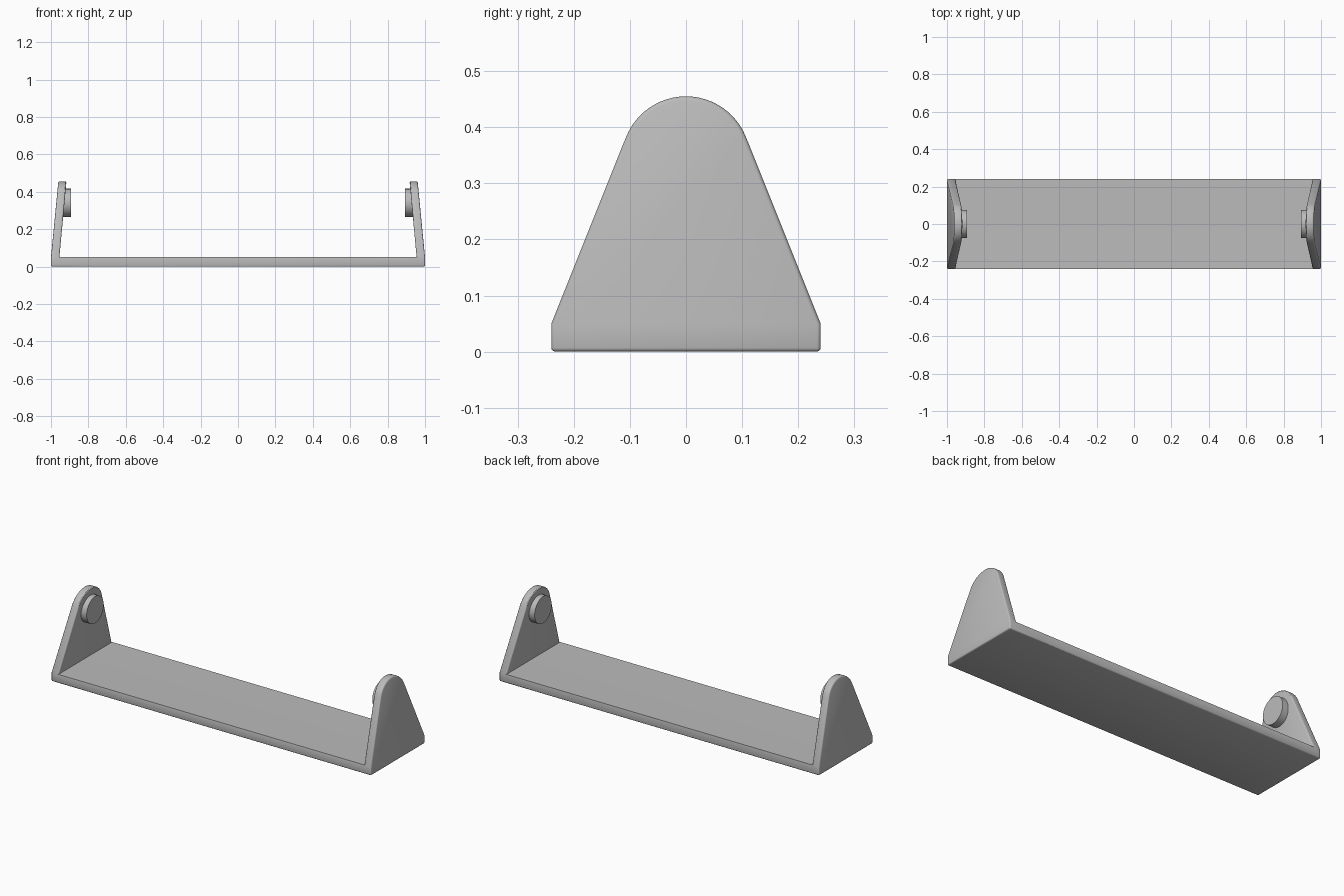
import bpy, bmesh, math
from mathutils import Matrix, Vector

cube = bpy.data.objects.get("Cube")
if cube:
    bpy.data.objects.remove(cube, do_unlink=True)

grey = bpy.data.materials.new("light grey")
grey.use_nodes = True
colour = (0.5, 0.5, 0.5, 1)
grey.diffuse_color = colour
grey.node_tree.nodes["Principled BSDF"].inputs["Base Color"].default_value = colour

DEPTH, PLATE = 0.24, 0.05
PIVOT_Z, ROUND = 0.34, 0.115


def add_object(name, bm):
    bmesh.ops.recalc_face_normals(bm, faces=bm.faces)
    mesh = bpy.data.meshes.new(name)
    bm.to_mesh(mesh)
    bm.free()
    mesh.materials.append(grey)
    obj = bpy.data.objects.new(name, mesh)
    bpy.context.collection.objects.link(obj)
    return obj


def prism(name, points, extrusion):
    bm = bmesh.new()
    face = bm.faces.new([bm.verts.new(p) for p in points])
    new = bmesh.ops.extrude_face_region(bm, geom=[face])["geom"]
    bmesh.ops.translate(bm, vec=extrusion,
                        verts=[g for g in new if isinstance(g, bmesh.types.BMVert)])
    return add_object(name, bm)


def activate(obj):
    bpy.ops.object.select_all(action='DESELECT')
    obj.select_set(True)
    bpy.context.view_layer.objects.active = obj


# Cradle: U-shaped front profile with inward leaning ends
half = [(1, 0), (1, PLATE), (0.958, 0.48), (0.915, 0.48), (0.955, PLATE)]
outline = half + [(-x, z) for x, z in reversed(half)]
cradle = prism("cradle", [(x, -0.3, z) for x, z in outline], (0, 0.6, 0))

# Side outline: rounded top tangent to sloping sides
lean = math.radians(21.7)
side = [(DEPTH, 0), (DEPTH, PLATE)]
for i in range(25):
    a = lean + (math.pi - 2 * lean) * i / 24
    side.append((ROUND * math.cos(a), PIVOT_Z + ROUND * math.sin(a)))
side += [(-DEPTH, PLATE), (-DEPTH, 0)]
cutter = prism("side_cutter", [(-1.2, y, z) for y, z in side], (2.4, 0, 0))
cutter.hide_render = True

activate(cradle)
trim = cradle.modifiers.new("side trim", 'BOOLEAN')
trim.operation, trim.solver, trim.object = 'INTERSECT', 'EXACT', cutter
bpy.ops.object.modifier_apply(modifier=trim.name)
bpy.data.objects.remove(cutter, do_unlink=True)

# Soften the outer edges, keep the inside corners sharp
bm = bmesh.new()
bm.from_mesh(cradle.data)
bmesh.ops.remove_doubles(bm, verts=bm.verts, dist=0.0005)
edges = [e for e in bm.edges if len(e.link_faces) == 2
         and e.calc_face_angle_signed() > math.radians(40)]
bmesh.ops.bevel(bm, geom=edges, offset=0.007, offset_type='OFFSET', segments=3,
                profile=0.5, affect='EDGES', clamp_overlap=True)
bm.to_mesh(cradle.data)
bm.free()
activate(cradle)
bpy.ops.object.shade_smooth_by_angle(angle=math.radians(30))

# Round pivot pads on the inner faces
for name, sign in (("left_pivot_pad", 1), ("right_pivot_pad", -1)):
    bm = bmesh.new()
    place = Matrix.Translation(Vector((sign * 0.918, 0, PIVOT_Z))) @ Matrix.Rotation(math.pi / 2, 4, 'Y')
    bmesh.ops.create_cone(bm, cap_ends=True, segments=48, radius1=0.076,
                          radius2=0.076, depth=0.05, matrix=place)
    activate(add_object(name, bm))
    bpy.ops.object.shade_smooth_by_angle(angle=math.radians(30))
